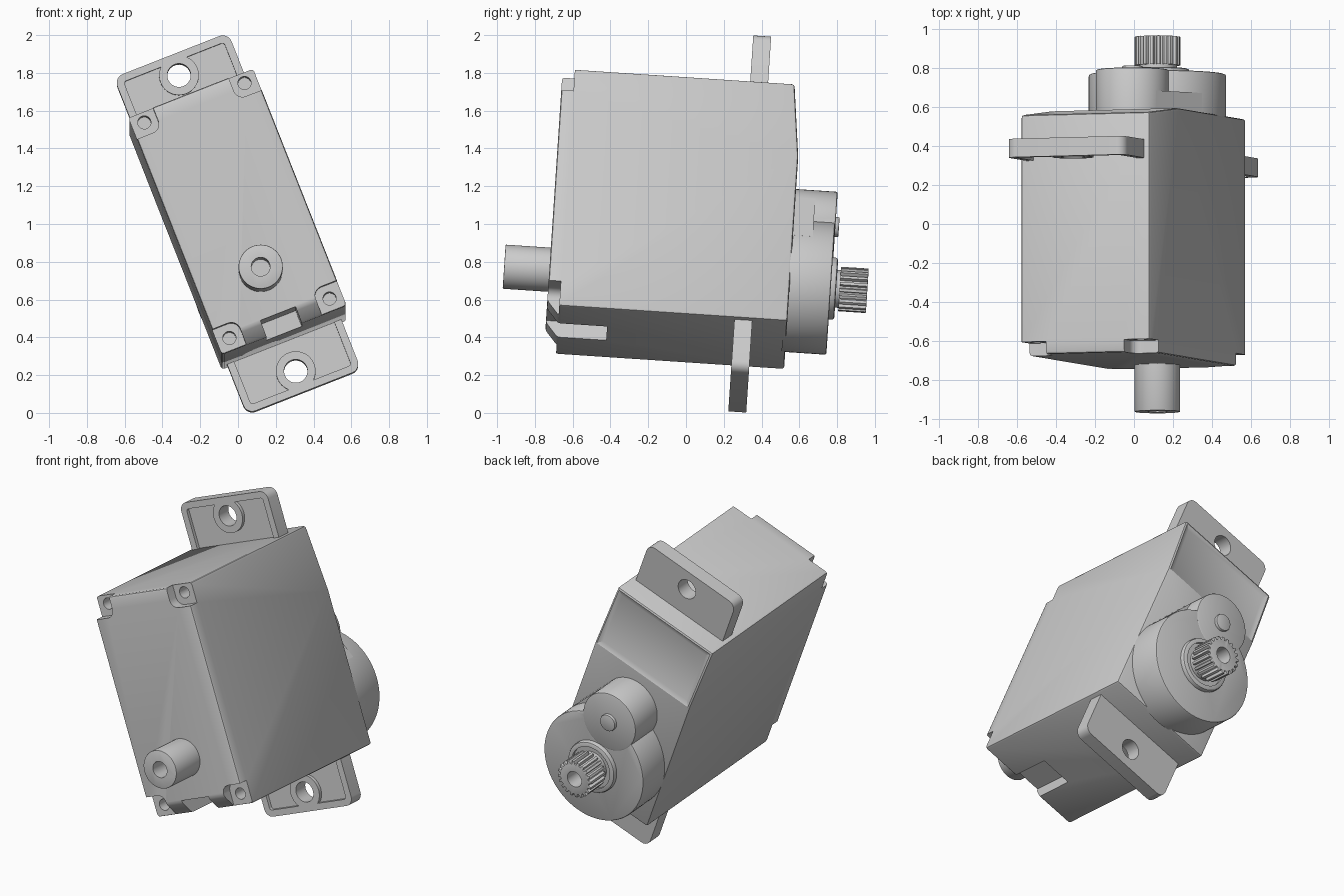
import bpy, bmesh
from math import pi, sin, cos, radians, asin
from mathutils import Matrix, Vector

if "Cube" in bpy.data.objects:
    bpy.data.objects.remove(bpy.data.objects["Cube"], do_unlink=True)

# One flat grey for the whole part
grey = bpy.data.materials.new("light_grey_plastic")
grey.use_nodes = True
colour = (0.6, 0.6, 0.6, 1)
grey.diffuse_color = colour
grey.node_tree.nodes["Principled BSDF"].inputs["Base Color"].default_value = colour

# Parts are built upright around the output shaft axis (y), then tilted
PLACE = (Matrix.Translation((0.12, 0, 0.71)) @ Matrix.Rotation(radians(-3.8), 4, 'X')
         @ Matrix.Rotation(radians(-21.5), 4, 'Y'))
parts = []


def make(name, bm):
    bmesh.ops.recalc_face_normals(bm, faces=bm.faces[:])
    mesh = bpy.data.meshes.new(name)
    bm.to_mesh(mesh)
    bm.free()
    mesh.materials.append(grey)
    obj = bpy.data.objects.new(name, mesh)
    bpy.context.collection.objects.link(obj)
    return obj


def prism(name, outline, y0, y1, bevel=0):
    """Extrude an (x, z) outline along y, optionally bevelling the y1 rim."""
    bm = bmesh.new()
    face = bm.faces.new([bm.verts.new((x, y0, z)) for x, z in outline])
    out = bmesh.ops.extrude_face_region(bm, geom=[face])["geom"]
    verts = [g for g in out if isinstance(g, bmesh.types.BMVert)]
    bmesh.ops.translate(bm, verts=verts, vec=(0, y1 - y0, 0))
    if bevel:
        rim = [e for e in bm.edges if all(v in verts for v in e.verts)]
        bmesh.ops.bevel(bm, geom=rim, offset=bevel, segments=2, profile=0.5, affect='EDGES')
    return make(name, bm)


def circle(r, x=0, z=0, n=48):
    return [(x + r * cos(2 * pi * i / n), z + r * sin(2 * pi * i / n)) for i in range(n)]


def rounded(x0, x1, z0, z1, r, n=6):
    pts = []
    corners = [(x1 - r, z1 - r), (x0 + r, z1 - r), (x0 + r, z0 + r), (x1 - r, z0 + r)]
    for q, (cx, cz) in enumerate(corners):
        for i in range(n + 1):
            a = pi / 2 * (q + i / n)
            pts.append((cx + r * cos(a), cz + r * sin(a)))
    return pts


def combine(obj, tool, operation='DIFFERENCE'):
    """Apply a boolean with a temporary tool object."""
    mod = obj.modifiers.new("bool", 'BOOLEAN')
    mod.operation, mod.solver, mod.object = operation, 'EXACT', tool
    bpy.context.view_layer.update()
    graph = bpy.context.evaluated_depsgraph_get()
    mesh = bpy.data.meshes.new_from_object(obj.evaluated_get(graph))
    obj.modifiers.clear()
    obj.data = mesh
    bpy.data.objects.remove(tool, do_unlink=True)


def part(obj):
    parts.append(obj)
    return obj


# Case: side profile with a chamfered lower front and a sloped upper back
HALF, TOP, BOTTOM, FRONT, BACK = 0.355, 1.01, -0.34, -0.725, 0.55
profile = [(FRONT, -0.26), (-0.66, BOTTOM), (BACK, BOTTOM), (BACK, 0.6), (0.505, TOP), (FRONT, TOP)]
bm = bmesh.new()
side = bm.faces.new([bm.verts.new((-HALF, y, z)) for y, z in profile])
out = bmesh.ops.extrude_face_region(bm, geom=[side])["geom"]
bmesh.ops.translate(bm, verts=[g for g in out if isinstance(g, bmesh.types.BMVert)],
                    vec=(2 * HALF, 0, 0))
bmesh.ops.recalc_face_normals(bm, faces=bm.faces[:])
sharp = [e for e in bm.edges if e.calc_face_angle() > 0.3]
bmesh.ops.bevel(bm, geom=sharp, offset=0.014, segments=2, profile=0.5, affect='EDGES')
# Recessed label panel on the sloped back
panel = max((f for f in bm.faces if f.normal.y > 0.9 and f.calc_center_median().z > 0.6),
            key=lambda f: f.calc_area())
bmesh.ops.inset_region(bm, faces=[panel], thickness=0.04, depth=-0.012)
case = part(make("case", bm))

# Recessed screw corners with screw holes
for sx in (-1, 1):
    x0, x1 = sorted((sx * 0.215, sx * 0.6))
    for z0, z1, hole_z in ((0.885, 1.3, 0.957), (-0.7, -0.2, -0.272)):
        combine(case, prism("cutter", rounded(x0, x1, z0, z1, 0.05), -0.9, -0.66))
        combine(case, prism("cutter", circle(0.035, sx * 0.285, hole_z, 24), -0.9, -0.56))
# Cable slot under the front
combine(case, prism("cutter", [(-0.1, -0.5), (0.1, -0.5), (0.1, -0.25), (-0.1, -0.25)], -0.9, -0.4))

# Mounting tabs with a shallow front pocket, a ring and a through hole
TAB0, TAB1 = 0.27, 0.365
for name, inner, end, hole_z in (("upper_tab", 0.9, 1.295, 1.18), ("lower_tab", -0.2, -0.625, -0.507)):
    s = 1 if end > inner else -1
    z0, z1 = sorted((inner, end))
    tab = part(prism(name, rounded(-0.325, 0.325, z0, z1, 0.05), TAB0, TAB1))
    z0, z1 = sorted((inner + s * 0.02, end - s * 0.04))
    combine(tab, prism("cutter", rounded(-0.285, 0.285, z0, z1, 0.015), TAB0 - 0.1, TAB0 + 0.022))
    combine(tab, prism("ring", circle(0.105, 0, hole_z), TAB0, TAB1 - 0.02), 'UNION')
    combine(tab, prism("cutter", circle(0.062, 0, hole_z), TAB0 - 0.1, TAB1 + 0.1))

# Front pivot boss
boss = part(prism("front_boss", circle(0.117), -0.7, -0.965, 0.004))
combine(boss, prism("cutter", circle(0.05, n=32), -1.1, -0.8))

# Gear housing: large round, small round and the lower web beside them
BIG, SMALL, IDLER, RIM = 0.352, 0.187, 0.35, 0.768
housing = part(prism("gear_housing", circle(BIG, n=80), 0.53, RIM, 0.01))
combine(housing, prism("idler_housing", circle(SMALL, 0, IDLER), 0.53, RIM + 0.003, 0.01), 'UNION')
b = asin((BIG - SMALL) / IDLER)
web = [(0, 0), (BIG * cos(b), BIG * sin(b)), (SMALL * cos(b), IDLER + SMALL * sin(b)), (0, IDLER)]
part(prism("housing_web", web, 0.53, 0.655))
part(prism("idler_pin", circle(0.053, 0, IDLER, 32), 0.75, 0.79, 0.005))

# Shaft collar and neck
collar = part(prism("shaft_collar", circle(0.165), 0.75, 0.797, 0.014))
combine(collar, prism("cutter", circle(0.135), 0.78, 0.9))
part(prism("shaft_neck", circle(0.1), 0.75, 0.83))

# Splined output shaft
TEETH = 20
star = []
for i in range(TEETH):
    for f, r in ((0.0, 0.1), (0.3, 0.1), (0.45, 0.118), (0.85, 0.118)):
        a = 2 * pi * (i + f) / TEETH
        star.append((r * cos(a), r * sin(a)))
spline = part(prism("output_spline", star, 0.815, 0.962, 0.004))
combine(spline, prism("cutter", circle(0.05, n=32), 0.86, 1.1))

# Tilt everything into place and shade
for obj in parts:
    obj.data.transform(PLACE)
bpy.context.view_layer.update()
bpy.ops.object.select_all(action='DESELECT')
for obj in parts:
    obj.select_set(True)
bpy.context.view_layer.objects.active = case
bpy.ops.object.shade_smooth_by_angle(angle=radians(25))
